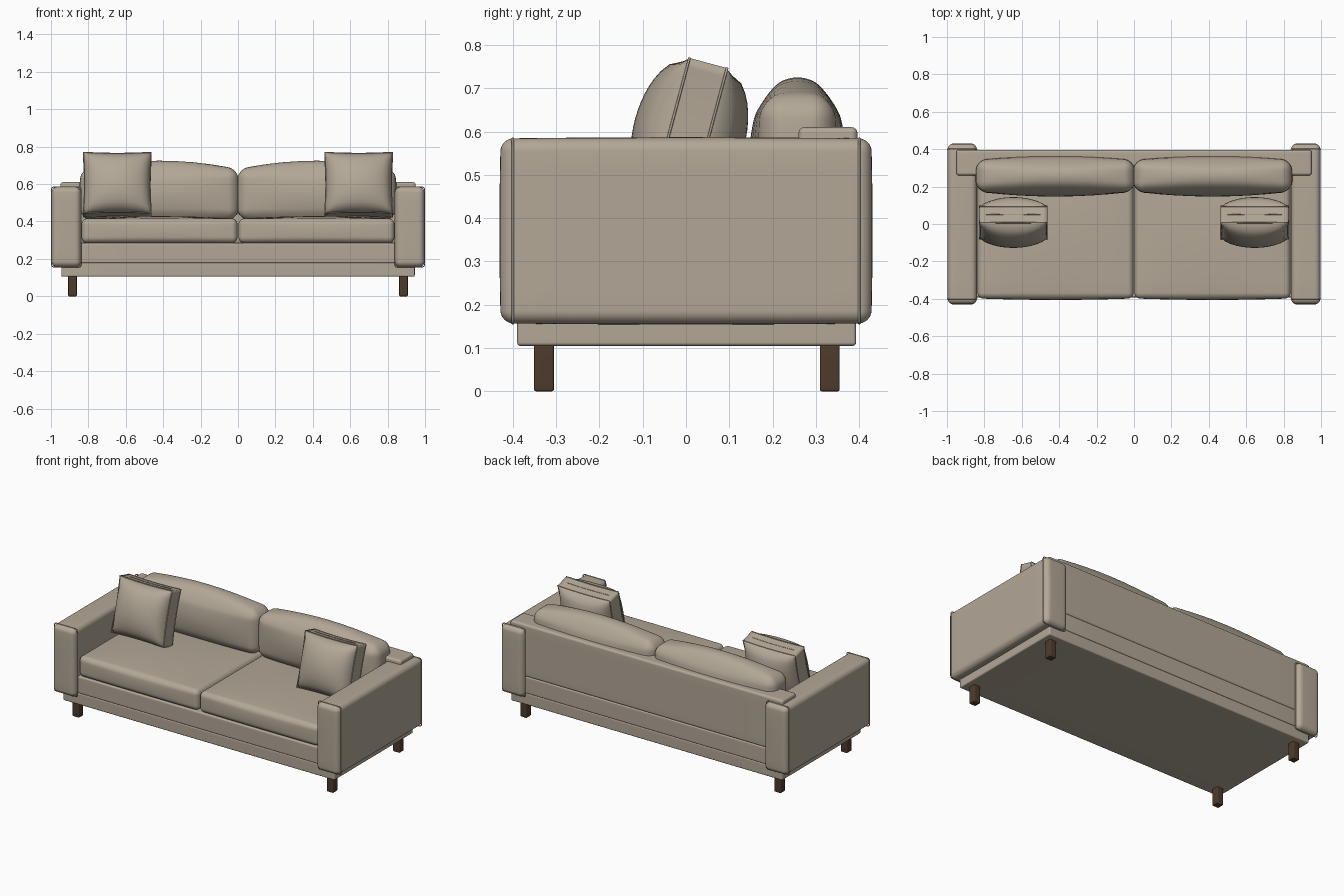
import bpy, bmesh, math
from mathutils import Vector, Matrix

if "Cube" in bpy.data.objects:
    bpy.data.objects.remove(bpy.data.objects["Cube"], do_unlink=True)


def material(name, rgb):
    m = bpy.data.materials.new(name)
    m.use_nodes = True
    m.diffuse_color = (*rgb, 1)
    m.node_tree.nodes["Principled BSDF"].inputs["Base Color"].default_value = (*rgb, 1)
    return m


fabric = material("beige fabric", (0.45, 0.39, 0.31))
wood = material("dark wood", (0.075, 0.044, 0.024))


def grid_cube(name, mat, shape, cuts=15):
    """Finely divided cube whose points (-1..1) are moved by a shape rule."""
    bm = bmesh.new()
    bmesh.ops.create_cube(bm, size=2)
    bmesh.ops.subdivide_edges(bm, edges=bm.edges[:], cuts=cuts, use_grid_fill=True)
    for v in bm.verts:
        v.co = shape(v.co.copy())
    for f in bm.faces:
        f.smooth = True
    me = bpy.data.meshes.new(name)
    bm.to_mesh(me)
    bm.free()
    me.materials.append(mat)
    ob = bpy.data.objects.new(name, me)
    bpy.context.collection.objects.link(ob)
    return ob


def soft_box(name, lo, hi, r, mat=fabric, crown=(0, 0, 0), cuts=15):
    """Rounded box between two corners; crown puffs its faces outward."""
    lo, hi = Vector(lo), Vector(hi)
    half, mid = (hi - lo) / 2, (hi + lo) / 2

    def shape(p):
        core, skin = Vector(), Vector()
        for i in range(3):
            t, s = abs(p[i]), math.copysign(1, p[i])
            core[i] = s * min(1, t * 2) * (half[i] - r)
            skin[i] = s * math.tan(max(0, t * 2 - 1) * math.pi / 4)
        q = core + skin.normalized() * r
        n = [q[i] / half[i] for i in range(3)]
        for i in range(3):
            a, b = n[(i + 1) % 3], n[(i + 2) % 3]
            q[i] += crown[i] * n[i] * (1 - a * a) * (1 - b * b)
        return q + mid

    return grid_cube(name, mat, shape, cuts)


def piping(name, points, depth=0.003, cyclic=True):
    cu = bpy.data.curves.new(name, "CURVE")
    cu.dimensions = "3D"
    cu.bevel_depth = depth
    cu.bevel_resolution = 1
    sp = cu.splines.new("POLY")
    sp.points.add(len(points) - 1)
    for pt, co in zip(sp.points, points):
        pt.co = (*co, 1)
    sp.use_cyclic_u = cyclic
    cu.materials.append(fabric)
    ob = bpy.data.objects.new(name, cu)
    bpy.context.collection.objects.link(ob)
    return ob


def rounded_loop(cx, cz, hx, hz, r, y):
    """Rounded rectangle in an xz plane."""
    pts = []
    for k, (sx, sz) in enumerate([(1, 1), (-1, 1), (-1, -1), (1, -1)]):
        for j in range(5):
            a = math.pi / 2 * (k + j / 4)
            pts.append((cx + sx * (hx - r) + r * math.cos(a), y,
                        cz + sz * (hz - r) + r * math.sin(a)))
    return pts


# Frame: plinth, seat rail and back
soft_box("plinth", (-0.945, -0.39, 0.105), (0.945, 0.393, 0.18), 0.008)
soft_box("seat_rail", (-0.85, -0.392, 0.178), (0.85, 0.395, 0.284), 0.008)
soft_box("backrest", (-0.95, 0.26, 0.282), (0.95, 0.396, 0.61), 0.014)

# Throw pillow: thick in the middle, thin gusset edge, corners pulled out
PW, PH, EDGE, PUFF = 0.182, 0.168, 0.045, 0.085


def pillow_shape(p):
    u, v, w = p
    fat = math.sqrt(max(0, (1 - u ** 2) * (1 - w ** 2)))
    return Vector((u * PW * (1 - 0.035 * (1 - w * w)),
                   v * (EDGE + PUFF * fat),
                   w * PH * (1 - 0.035 * (1 - u * u))))


def pillow_edge(v):
    ring = []
    steps = [i / 6 - 1 for i in range(12)]
    ring += [(s, v, -1) for s in steps] + [(1, v, s) for s in steps]
    ring += [(-s, v, 1) for s in steps] + [(-1, v, -s) for s in steps]
    return [pillow_shape(p) for p in ring]


for side, s in (("left", 1), ("right", -1)):
    def span(x0, x1):
        return sorted((s * x0, s * x1))

    # Arm with welted seams near both ends
    a, b = span(0.84, 0.997)
    soft_box(side + "_arm", (a, -0.428, 0.157), (b, 0.428, 0.584), 0.03,
             crown=(0, 0.003, 0.003))
    for end, y in (("front", -0.4), ("back", 0.4)):
        piping(f"{side}_arm_{end}_welt",
               rounded_loop((a + b) / 2, 0.3705, 0.0785, 0.2135, 0.012, y))

    # Seat and back cushions
    a, b = span(0.003, 0.836)
    soft_box(side + "_seat_cushion", (a, -0.398, 0.285), (b, 0.27, 0.415), 0.03,
             crown=(0, 0.008, 0.014))
    a, b = span(0.003, 0.838)
    soft_box(side + "_back_cushion", (a, 0.173, 0.415), (b, 0.342, 0.68), 0.05,
             crown=(0.01, 0.026, 0.045))

    # Throw pillow leaning back, with piping and a closure seam on top
    place = Matrix.Translation((s * 0.645, 0.008, 0.596)) @ Matrix.Rotation(
        math.radians(-15), 4, "X")
    parts = [grid_cube(side + "_throw_pillow", fabric, pillow_shape)]
    for end, v in (("front", -1), ("back", 1)):
        parts.append(piping(f"{side}_pillow_{end}_piping", pillow_edge(v)))
    closure = [pillow_shape((i / 5 - 0.8, 0, 1)) for i in range(9)]
    parts.append(piping(side + "_pillow_closure", closure, 0.002, False))
    for ob in parts:
        ob.matrix_world = place

    # Legs
    a, b = span(0.862, 0.908)
    for end, y in (("front", -0.328), ("back", 0.332)):
        soft_box(f"{side}_{end}_leg", (a, y - 0.023, 0), (b, y + 0.023, 0.11),
                 0.005, wood, cuts=7)
